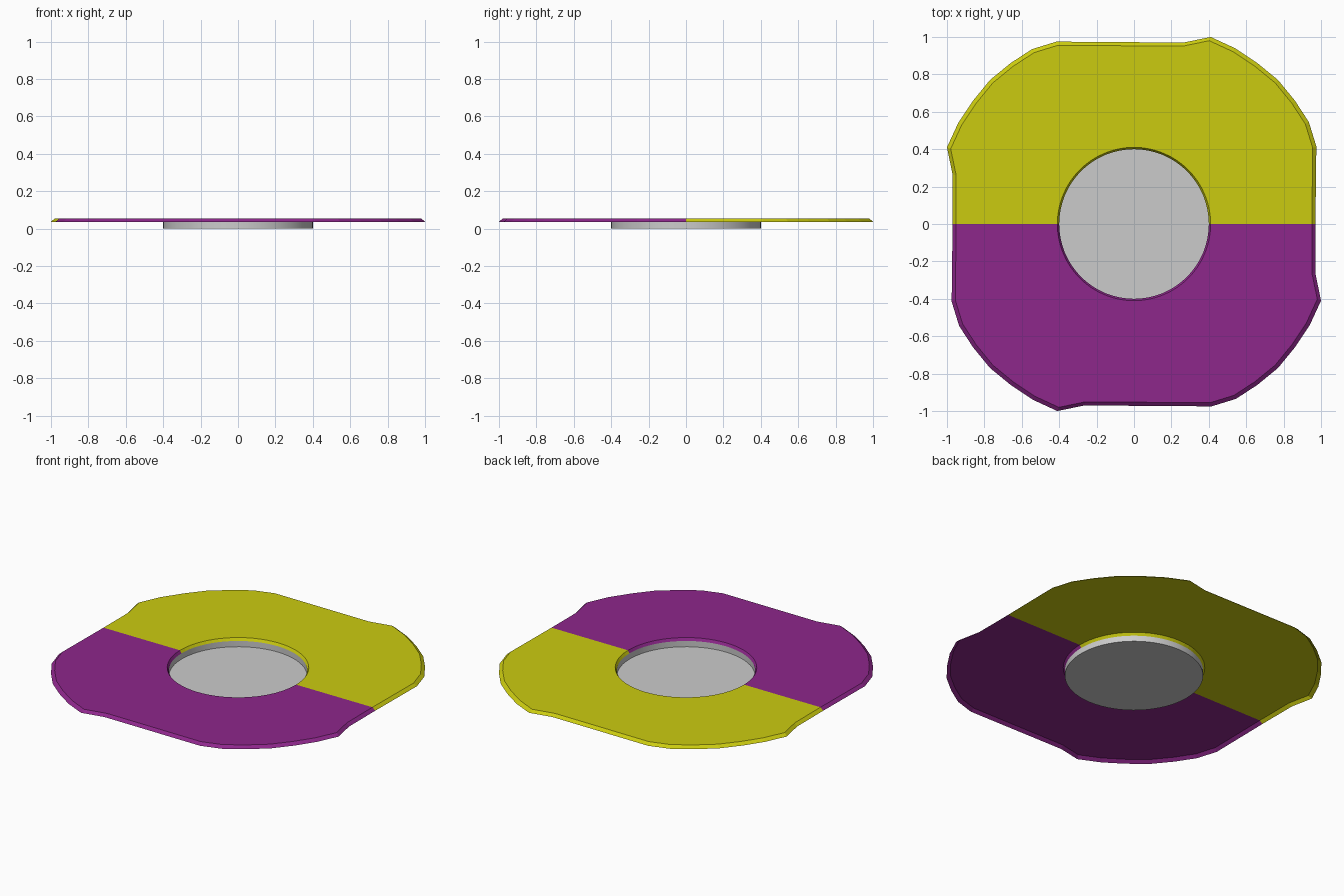
import bpy, bmesh
from math import cos, sin, pi

if "Cube" in bpy.data.objects:
    bpy.data.objects.remove(bpy.data.objects["Cube"])

TOP, LIP = 0.054, 0.037      # heights of the plate and of its turned-down edges
R_HOLE, R_CUP, SEG = 0.41, 0.40, 64

# one quarter of the notched outline, counter-clockwise
QUARTER = [(0.975, 0.415), (0.935, 0.545), (0.86, 0.66), (0.77, 0.77),
           (0.66, 0.86), (0.54, 0.94), (0.41, 1.0), (0.265, 0.97)]
OUTLINE = ([(0.97, 0.0)] + QUARTER + [(-y, x) for x, y in QUARTER] + [(-0.97, 0.0)])


def finish(name, bm, color=None):
    mesh = bpy.data.meshes.new(name)
    bm.to_mesh(mesh)
    bm.free()
    obj = bpy.data.objects.new(name, mesh)
    bpy.context.collection.objects.link(obj)
    if color:
        mat = bpy.data.materials.new(name + "_paint")
        mat.diffuse_color = color
        mat.use_nodes = True
        mat.node_tree.nodes["Principled BSDF"].inputs["Base Color"].default_value = mat.diffuse_color
        mesh.materials.append(mat)
    return obj


def strip(bm, a, b):
    for i in range(len(a) - 1):
        bm.faces.new((a[i], a[i + 1], b[i + 1], b[i]))


# half plate: thin shell with sloped outer edge and sloped lip round the hole
def half_plate(name, sign, color):
    bm = bmesh.new()

    def path(points, scale, z):
        return [bm.verts.new((sign * x * scale, sign * y * scale, z)) for x, y in points]

    arc = [(cos(pi * i / (SEG // 2)), sin(pi * i / (SEG // 2))) for i in range(SEG // 2 + 1)]
    edge_low = path(OUTLINE, 1.0, LIP)
    edge_top = path(OUTLINE, 0.98, TOP)
    hole_top = path(arc, R_HOLE, TOP)
    hole_low = path(arc, R_CUP, LIP)
    strip(bm, edge_low, edge_top)
    top = bm.faces.new(edge_top + hole_top[::-1])
    strip(bm, hole_top, hole_low)
    bmesh.ops.triangulate(bm, faces=[top])
    finish(name, bm, color)


half_plate("back_half_plate", 1, (0.60, 0.60, 0.005, 1))
half_plate("front_half_plate", -1, (0.27, 0.02, 0.26, 1))

# shallow open cup under the hole
bm = bmesh.new()
low, high = ([bm.verts.new((R_CUP * cos(2 * pi * i / SEG), R_CUP * sin(2 * pi * i / SEG), z))
              for i in range(SEG)] for z in (0.0, LIP))
bm.faces.new(low)
strip(bm, high + high[:1], low + low[:1])
cup = finish("centre_cup", bm)
bpy.context.view_layer.objects.active = cup
cup.select_set(True)
bpy.ops.object.shade_smooth_by_angle(angle=0.6)
